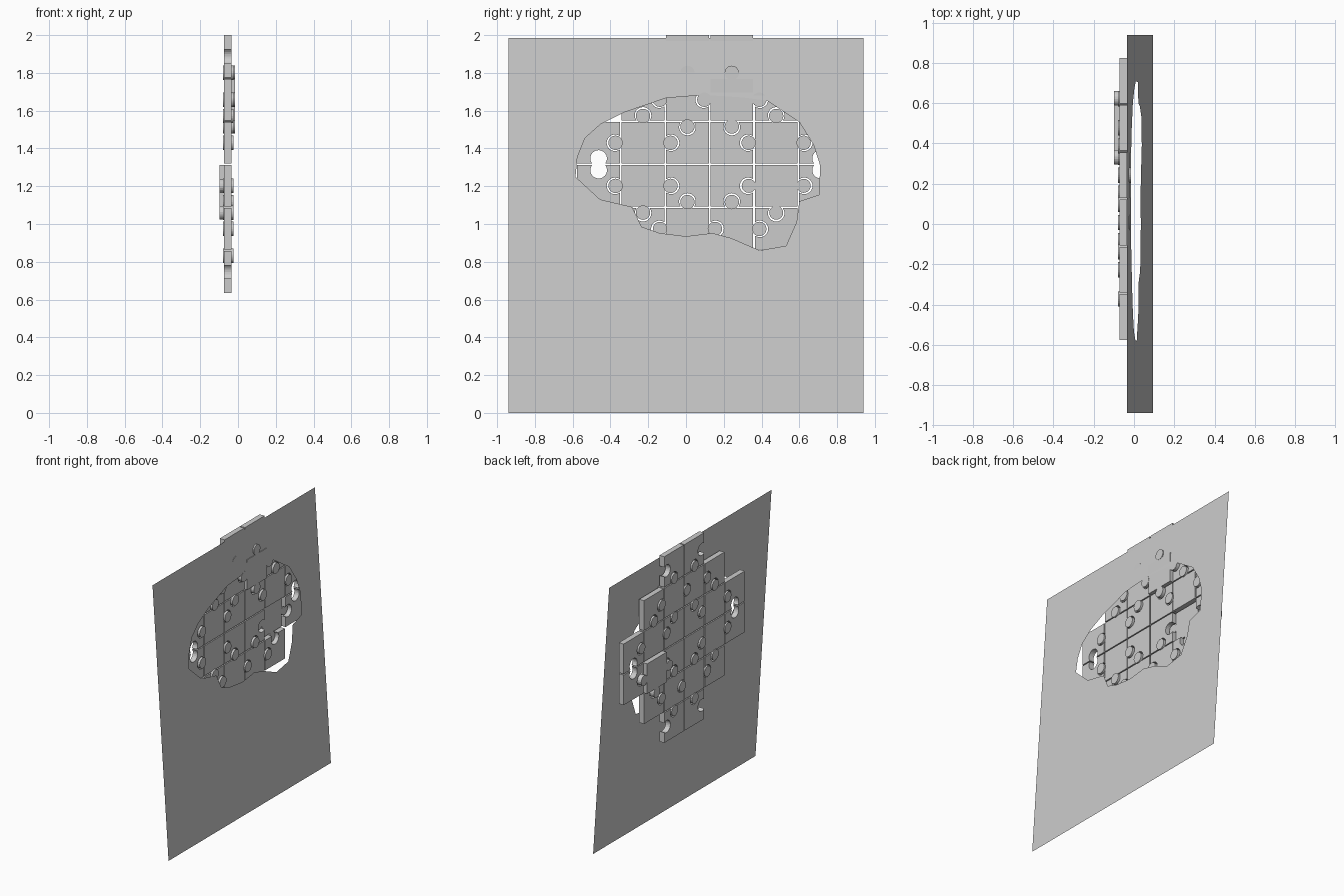
import bpy, bmesh, math

if "Cube" in bpy.data.objects:
    bpy.data.objects.remove(bpy.data.objects["Cube"])

grey = bpy.data.materials.new("plain grey")
grey.diffuse_color = (0.6, 0.6, 0.6, 1)
grey.use_nodes = True
grey.node_tree.nodes["Principled BSDF"].inputs["Base Color"].default_value = grey.diffuse_color


def make_object(name, bm):
    me = bpy.data.meshes.new(name)
    bm.to_mesh(me)
    bm.free()
    me.materials.append(grey)
    ob = bpy.data.objects.new(name, me)
    bpy.context.collection.objects.link(ob)
    return ob


def slab(name, outline, x0, x1):
    """Extrude a counter-clockwise (y, z) outline from x0 to x1."""
    bm = bmesh.new()
    low = bm.faces.new([bm.verts.new((x0, y, z)) for y, z in outline])
    ext = bmesh.ops.extrude_face_region(bm, geom=[low], use_keep_orig=True)
    for v in ext["geom"]:
        if isinstance(v, bmesh.types.BMVert):
            v.co.x = x1
    bmesh.ops.recalc_face_normals(bm, faces=bm.faces)
    return make_object(name, bm)


# Thin leaning backing sheet with a free-form window
SIZE, TOP = 0.94, 1.985


def sheet_x(z):
    return 0.095 - 0.13 * z / TOP


window = [(-.585, 1.25), (-.575, 1.355), (-.535, 1.455), (-.45, 1.53), (-.33, 1.59),
          (-.105, 1.667), (.10, 1.683), (.30, 1.67), (.43, 1.653), (.60, 1.54),
          (.675, 1.42), (.71, 1.31), (.705, 1.155), (.60, 1.12), (.585, 1.01),
          (.53, .885), (.39, .86), (.24, .925), (.14, .952), (0, .935),
          (-.14, .952), (-.235, .985), (-.285, 1.09), (-.455, 1.13)]
border = [(-SIZE, 0), (SIZE, 0), (SIZE, TOP), (-SIZE, TOP)]
bm = bmesh.new()
for loop in (border, window):
    vs = [bm.verts.new((sheet_x(z), y, z)) for y, z in loop]
    for a, b in zip(vs, vs[1:] + vs[:1]):
        bm.edges.new((a, b))
bmesh.ops.triangle_fill(bm, use_beauty=True, edges=bm.edges[:], normal=(1, 0, 0.066))
for f in bm.faces:
    if f.normal.x < 0:
        f.normal_flip()
make_object("backing_sheet", bm)

# Puzzle pieces: a stepped diamond of cells, 6 columns by 6 rows
Y0, Z0, W, H = -0.58, 0.632, 0.235, 0.228
GAP = 0.004
KNOB, SOCKET = (0.032, 0.037), (0.027, 0.044)      # centre offset, radius

# Edge kinds (1 knob, -1 socket, 0 flat): outer y, inner y, outer z, inner z
KINDS = {(1, 2): (1, 1, 1, 0), (2, 1): (1, 1, 1, 1), (2, 2): (-1, 0, -1, 0),
         (1, 1): (0, -1, 0, -1), (0, 2): (0, -1, 0, -1), (2, 0): (-1, 0, 0, -1)}


def piece_outline(i, j, kinds):
    y0, y1 = Y0 + i * W + GAP, Y0 + (i + 1) * W - GAP
    z0, z1 = Z0 + j * H + GAP, Z0 + (j + 1) * H - GAP
    if j == 5:
        z1 = 2.0
    corners = [(y0, z0), (y1, z0), (y1, z1), (y0, z1)]
    pts, knobs = [], []
    for k, kind in enumerate(kinds):
        (ay, az), (by, bz) = corners[k], corners[(k + 1) % 4]
        pts.append((ay, az))
        if not kind:
            continue
        ln = math.hypot(by - ay, bz - az)
        dy, dz = (by - ay) / ln, (bz - az) / ln
        my, mz = (ay + by) / 2, (az + bz) / 2
        c, r = KNOB if kind > 0 else SOCKET
        half = math.acos(c / r)
        for n in range(17):
            # arc around the far side of the tab, starting at the neck
            a = 1.5 * math.pi - half - n / 16 * (2 * math.pi - 2 * half)
            t, s = r * math.cos(a), kind * (c + r * math.sin(a))
            pts.append((my + dy * t + dz * s, mz + dz * t - dy * s))
        if kind > 0:
            knobs.append((my + dz * c, mz - dy * c))
    return pts, knobs


for i in range(6):
    for j in range(6):
        fold = (min(i, 5 - i), min(j, 5 - j))
        if fold not in KINDS:
            continue
        oy, iy, oz, iz = KINDS[fold]
        if (i, j) in ((3, 1), (2, 4)):
            iy = -1
        left, right = (oy, iy) if i < 3 else (iy, oy)
        bottom, top = (oz, iz) if j < 3 else (iz, oz)
        pts, knobs = piece_outline(i, j, (bottom, right, top, left))
        x0, x1 = -0.073, -0.034
        loose = (i, j) == (4, 2)
        if loose:                       # one piece sits proud of the rest
            x0, x1 = -0.099, -0.06
        elif (i, j) == (3, 4):          # one piece presses through the sheet
            x1 = -0.016
        slab(f"puzzle_piece_{i}_{j}", pts, x0, x1)
        # thicker round tab ends
        if not loose:
            for n, (cy, cz) in enumerate(knobs):
                ring = [(cy + 0.038 * math.cos(math.tau * k / 24),
                         cz + 0.038 * math.sin(math.tau * k / 24)) for k in range(24)]
                slab(f"tab_{i}_{j}_{n}", ring, -0.08, max(x1 + 0.001, -0.023))
